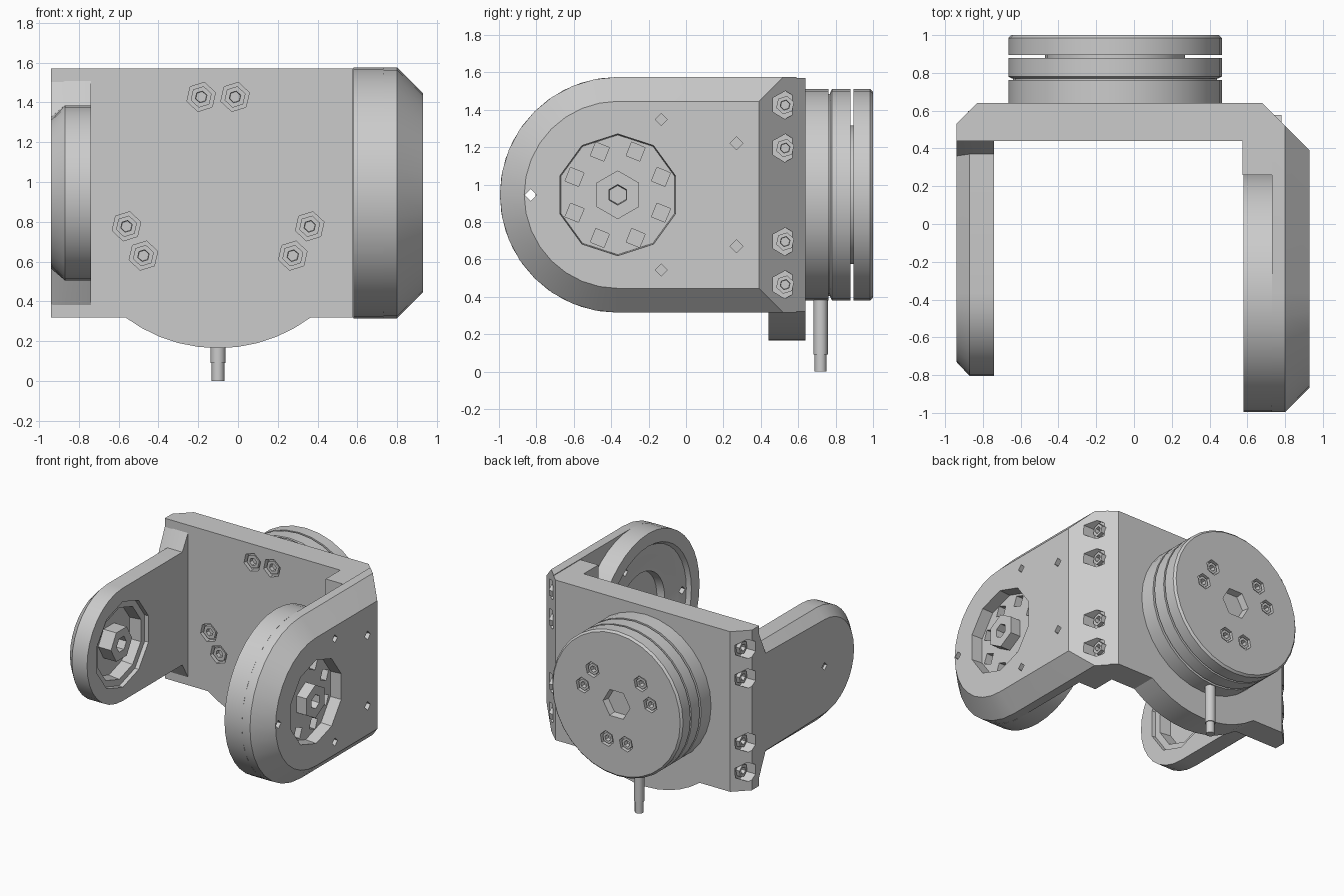
import bpy, bmesh, math

if "Cube" in bpy.data.objects:
    bpy.data.objects.remove(bpy.data.objects["Cube"], do_unlink=True)

CY, CZ = -0.365, 0.945      # hinge axis in y and z
DX = -0.10                  # centre of the rear turntable in x


def place(axis, pos, u, v):
    return {"x": (pos, u, v), "y": (u, pos, v), "z": (u, v, pos)}[axis]


def loft(name, axis, rings):
    """Skin a list of (position, outline) rings and cap both ends."""
    bm = bmesh.new()
    loops = [[bm.verts.new(place(axis, pos, u, v)) for u, v in pts] for pos, pts in rings]
    n = len(loops[0])
    for a, b in zip(loops, loops[1:]):
        for i in range(n):
            j = (i + 1) % n
            bm.faces.new((a[i], a[j], b[j], b[i]))
    bm.faces.new(loops[0][::-1])
    bm.faces.new(loops[-1])
    bmesh.ops.recalc_face_normals(bm, faces=bm.faces[:])
    mesh = bpy.data.meshes.new(name)
    bm.to_mesh(mesh)
    bm.free()
    obj = bpy.data.objects.new(name, mesh)
    bpy.context.collection.objects.link(obj)
    return obj


def circle(u, v, r, sides, turn=0.0):
    steps = [turn + math.tau * i / sides for i in range(sides)]
    return [(u + r * math.cos(a), v + r * math.sin(a)) for a in steps]


def lathe(name, axis, u, v, profile, sides=32, turn=0.0):
    return loft(name, axis, [(p, circle(u, v, r, sides, turn)) for p, r in profile])


def activate(obj):
    bpy.ops.object.select_all(action="DESELECT")
    obj.select_set(True)
    bpy.context.view_layer.objects.active = obj


def cut(target, axis, spots, profile, sides, turn=0.0):
    """Drill the same pocket at every spot."""
    for u, v in spots:
        cutter = lathe("cutter", axis, u, v, profile, sides, turn)
        cutter.hide_render = True
        activate(target)
        mod = target.modifiers.new("pocket", "BOOLEAN")
        mod.operation, mod.solver, mod.object = "DIFFERENCE", "EXACT", cutter
        bpy.ops.object.modifier_apply(modifier=mod.name)
        bpy.data.objects.remove(cutter, do_unlink=True)


def bolts(name, axis, spots, face, inward, r=0.055):
    """Hex socket heads sunk just below a face."""
    for u, v in spots:
        lathe(name, axis, u, v, [(face + inward * d, rr) for d, rr in
              ((0.06, r), (0.01, r), (0.01, r * 0.55), (0.045, r * 0.5))], 6, 0.3)


def arm_ring(r, tail, segs=16):
    arc = [math.pi / 2 + math.pi * i / segs for i in range(segs + 1)]
    pts = [(CY + r * math.cos(a), CZ + r * math.sin(a)) for a in arc]
    pts += [(y, CZ - h) for y, h in tail]
    return pts + [(y, CZ + h) for y, h in reversed(tail)]


def pairs(cx, r, first, spread):
    """Three pairs of points spaced evenly on a circle."""
    return [(cx + r * math.cos(math.radians(first + k + s)),
             CZ + r * math.sin(math.radians(first + k + s)))
            for k in (0, 120, 240) for s in (-spread, spread)]


# Back plate with chamfered corners and a lug toward the thick arm
plan = [(-0.94, 0.44), (-0.94, 0.53), (-0.83, 0.64), (0.68, 0.64), (0.73, 0.59),
        (0.73, 0.26), (0.575, 0.26), (0.575, 0.44)]
back_plate = loft("back_plate", "z", [(0.32, plan), (1.57, plan)])
plate_spots = pairs(DX, 0.49, 90, 10)
cut(back_plate, "y", plate_spots, [(0.40, 0.075), (0.48, 0.075)], 6, 0.3)
bolts("plate_bolt", "y", plate_spots, 0.44, 1)

# Rounded skirt under the plate
half = math.acos((CZ - 0.32) / 0.78)
arc = [-math.pi / 2 - half + 2 * half * i / 10 for i in range(11)]
skirt = [(DX + 0.78 * math.cos(a), CZ + 0.78 * math.sin(a)) for a in arc]
loft("plate_skirt", "y", [(0.44, skirt), (0.64, skirt)])

# Thick arm with bevelled rim
left_arm = loft("left_arm", "x", [
    (0.73, arm_ring(0.63, [(0.59, 0.63)])),
    (0.80, arm_ring(0.63, [(0.52, 0.63)])),
    (0.93, arm_ring(0.50, [(0.39, 0.50)]))])

# Round drive housing on the inside of the thick arm, stepped recess
drive_disc = lathe("drive_disc", "x", CY, CZ, [
    (0.73, 0.63), (0.58, 0.63), (0.58, 0.53), (0.61, 0.51), (0.62, 0.42),
    (0.65, 0.34), (0.65, 0.30), (0.71, 0.29)], 40)
lathe("drive_hub", "x", CY, CZ, [(0.72, 0.13), (0.60, 0.13), (0.60, 0.06), (0.66, 0.06)], 6)

# Outer hub pocket, ring of slots and small holes
cut(left_arm, "x", [(CY, CZ)], [(0.84, 0.32), (1.0, 0.33)], 10, math.pi / 10)
cut(left_arm, "x", circle(CY, CZ, 0.25, 8, math.pi / 8), [(0.78, 0.055), (0.88, 0.055)], 4, 0.4)
lathe("outer_hub", "x", CY, CZ, [(0.83, 0.13), (0.925, 0.13), (0.925, 0.055), (0.86, 0.05)],
      6, math.pi / 6)
rim_holes = circle(CY, CZ, 0.465, 3, math.pi / 3)
for part in (left_arm, drive_disc):
    cut(part, "x", rim_holes, [(0.5, 0.032), (1.0, 0.032)], 4)
cut(left_arm, "x", [(0.27, CZ - 0.275), (0.27, CZ + 0.275)],
    [(0.82, 0.035), (1.0, 0.035)], 4)

# Thin arm that narrows away from the plate
right_arm = loft("right_arm", "x", [
    (-0.74, arm_ring(0.44, [(0.37, 0.44), (0.45, 0.58)])),
    (-0.87, arm_ring(0.44, [(0.37, 0.44), (0.45, 0.58)])),
    (-0.94, arm_ring(0.365, [(0.36, 0.38), (0.45, 0.58)]))])
cut(right_arm, "x", [(CY, CZ)],
    [(-0.70, 0.34), (-0.77, 0.33), (-0.77, 0.28), (-0.86, 0.27)], 10, math.pi / 10)
cut(right_arm, "x", [(CY, CZ)], [(-0.92, 0.03), (-1.0, 0.035)], 4)
lathe("bearing_hub", "x", CY, CZ, [(-0.87, 0.13), (-0.75, 0.13), (-0.75, 0.06), (-0.82, 0.06)], 6)

# Corner bolts sunk into both chamfers
for part, y, floor, outer, side in ((left_arm, 0.53, 0.75, 1.0, 1),
                                    (back_plate, 0.55, 0.85, 1.0, -1)):
    spots = [(y, CZ + s * h) for s in (-1, 1) for h in (0.25, 0.48)]
    cut(part, "x", spots, [(side * floor, 0.075), (side * outer, 0.075)], 6, 0.5)
    bolts("corner_bolt", "x", spots, side * (floor + 0.04), -side, 0.05)

# Rear turntable: fixed base, middle ring and output flange on a core
lathe("turntable_base", "y", DX, CZ, [(0.63, 0.565), (0.762, 0.565)])
lathe("turntable_ring", "y", DX, CZ, [(0.77, 0.545), (0.78, 0.565), (0.88, 0.565)])
lathe("turntable_core", "y", DX, CZ, [(0.70, 0.37), (0.95, 0.37)], 24)
lathe("turntable_seat", "y", DX, CZ, [(0.75, 0.54), (0.79, 0.54)])
flange = lathe("turntable_flange", "y", DX, CZ, [(0.895, 0.565), (0.985, 0.565), (1.0, 0.55)])
flange_spots = pairs(DX, 0.30, 30, 16)
cut(flange, "y", flange_spots, [(0.955, 0.06), (1.1, 0.06)], 6, 0.3)
cut(flange, "y", [(DX, CZ)], [(0.93, 0.10), (1.1, 0.14)], 6)
bolts("flange_bolt", "y", flange_spots, 1.0, -1, 0.045)

# Cable hanging from the turntable
lathe("cable", "z", DX, 0.72, [(0.0, 0.032), (0.09, 0.032), (0.09, 0.038), (0.45, 0.038)], 12)

# Smooth shading with crisp edges
bpy.ops.object.select_all(action="DESELECT")
for obj in bpy.context.collection.objects:
    if obj.type == "MESH":
        obj.select_set(True)
        bpy.context.view_layer.objects.active = obj
bpy.ops.object.shade_smooth_by_angle(angle=math.radians(35))
